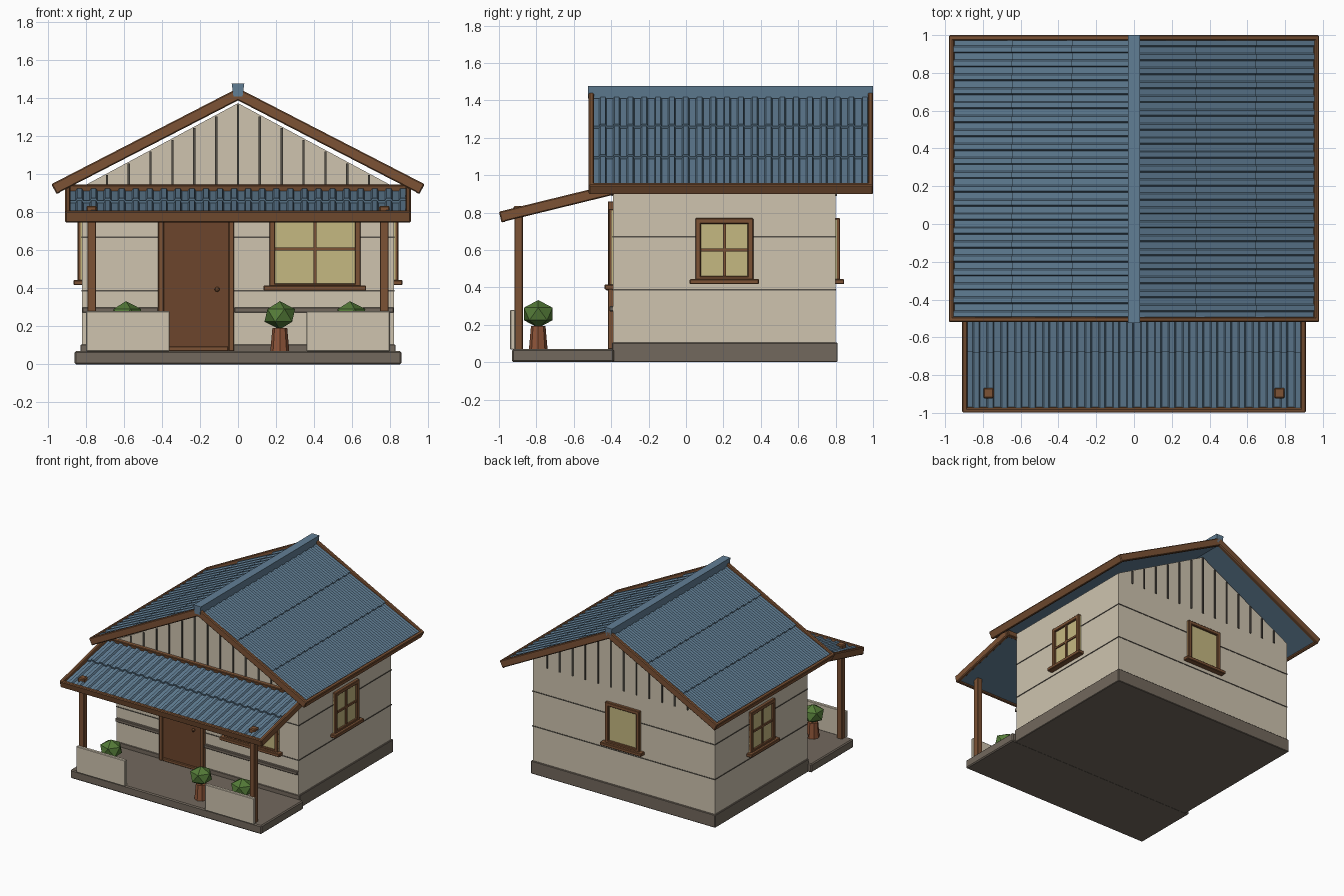
import bpy, bmesh, math
from mathutils import Matrix, Vector

if "Cube" in bpy.data.objects:
    bpy.data.objects.remove(bpy.data.objects["Cube"])

I = Matrix.Identity(4)
T = lambda x, y, z: Matrix.Translation((x, y, z))
RZ = lambda deg: Matrix.Rotation(math.radians(deg), 4, 'Z')


def material(name, rgb):
    m = bpy.data.materials.new(name)
    m.diffuse_color = (*rgb, 1)
    m.use_nodes = True
    m.node_tree.nodes["Principled BSDF"].inputs["Base Color"].default_value = m.diffuse_color
    return m


WALL = material("plaster", (0.62, 0.55, 0.43))
WOOD = material("trim_wood", (0.20, 0.085, 0.035))
DOOR = material("door_wood", (0.15, 0.06, 0.025))
ROOF = material("roof_blue", (0.12, 0.21, 0.30))
STONE = material("stone", (0.17, 0.14, 0.11))
LINE = material("dark_joint", (0.09, 0.08, 0.065))
GLASS = material("warm_glass", (0.56, 0.48, 0.22))
LEAF = material("leaf", (0.09, 0.2, 0.04))
POT = material("pot_clay", (0.27, 0.09, 0.04))


def finish(name, bm, mat, M=I):
    bmesh.ops.transform(bm, matrix=M, verts=bm.verts)
    bmesh.ops.recalc_face_normals(bm, faces=bm.faces)
    me = bpy.data.meshes.new(name)
    bm.to_mesh(me)
    bm.free()
    me.materials.append(mat)
    ob = bpy.data.objects.new(name, me)
    bpy.context.collection.objects.link(ob)
    return ob


def box(name, x, y, z, mat, M=I, bevel=0.004):
    """Box from (min, max) ranges, with lightly chamfered edges."""
    bm = bmesh.new()
    size = [r[1] - r[0] for r in (x, y, z)]
    mid = [(r[1] + r[0]) / 2 for r in (x, y, z)]
    bmesh.ops.create_cube(bm, size=1, matrix=T(*mid) @ Matrix.Diagonal((*size, 1)))
    if bevel:
        bmesh.ops.bevel(bm, geom=bm.edges[:], offset=bevel, segments=1, affect='EDGES')
    return finish(name, bm, mat, M)


def loft(name, rings, mat, M=I):
    """Solid between two matching closed outlines."""
    bm = bmesh.new()
    a, b = [[bm.verts.new(p) for p in r] for r in rings]
    n = len(a)
    for i in range(n):
        j = (i + 1) % n
        bm.faces.new((a[i], a[j], b[j], b[i]))
    bm.faces.new(a)
    bm.faces.new(b[::-1])
    return finish(name, bm, mat, M)


# Base and walls
box("foundation", (-0.83, 0.83), (-0.395, 0.81), (0, 0.105), STONE)
box("porch_floor", (-0.86, 0.86), (-0.93, -0.385), (0, 0.07), STONE, bevel=0.008)
house = [(-0.82, 0.09), (0.82, 0.09), (0.82, 0.935), (0, 1.375), (-0.82, 0.935)]
loft("house_walls", [[(x, y, z) for x, z in house] for y in (-0.39, 0.80)], WALL)

# Horizontal wall joints and vertical gable battens
for z in (0.387, 0.67):
    box("wall_joint", (-0.823, 0.823), (-0.393, 0.803), (z - 0.004, z + 0.004), LINE, bevel=0)
for k in range(-6, 7):
    x = k * 0.115
    top = 1.37 - 0.5366 * (abs(x) + 0.006)
    for y in (-0.39, 0.80):
        box("gable_batten", (x - 0.006, x + 0.006), (y - 0.008, y + 0.008), (0.89, top), LINE, bevel=0)
for x in ((-0.82, -0.42), (-0.02, 0.82)):
    box("front_rail", x, (-0.41, -0.385), (0.272, 0.30), STONE)


# Windows: local x right, z up, outside is -y
def window(name, M, w, h, sill_z, cross=True):
    t = 0.03
    box(name + "_glass", (-w / 2, w / 2), (-0.008, 0.01), (0.01, h - 0.01), GLASS, M, 0)
    for s in (-1, 1):
        c = s * (w / 2 - t / 2)
        box(name + "_side_trim", (c - t / 2, c + t / 2), (-0.024, 0.01), (0, h), WOOD, M)
    for z in (0, h - t):
        box(name + "_cross_trim", (-w / 2, w / 2), (-0.024, 0.01), (z, z + t), WOOD, M)
    if cross:
        box(name + "_mullion", (-0.008, 0.008), (-0.017, 0.01), (0.01, h - 0.01), WOOD, M, 0)
        box(name + "_muntin", (-w / 2 + 0.01, w / 2 - 0.01), (-0.017, 0.01),
            (h / 2 - 0.008, h / 2 + 0.008), WOOD, M, 0)
    box(name + "_sill", (-w / 2 - 0.03, w / 2 + 0.03), (-0.045, 0.01), (sill_z, sill_z + 0.027), WOOD, M)


window("front_window", T(0.405, -0.39, 0.395), 0.48, 0.425, -0.007)
window("right_window", T(0.82, 0.205, 0.43) @ RZ(90), 0.31, 0.34, -0.013)
window("left_window", T(-0.82, 0.205, 0.43) @ RZ(-90), 0.31, 0.34, -0.013)
window("back_window", T(0, 0.80, 0.43) @ RZ(180), 0.31, 0.34, -0.013, cross=False)

# Door
box("door_leaf", (-0.40, -0.04), (-0.405, -0.38), (0.075, 0.83), DOOR)
for x in (-0.42, -0.05):
    box("door_jamb", (x, x + 0.03), (-0.418, -0.38), (0.07, 0.86), WOOD)
box("door_head", (-0.42, -0.02), (-0.418, -0.38), (0.825, 0.86), WOOD)
box("door_threshold", (-0.39, -0.05), (-0.415, -0.38), (0.07, 0.095), WOOD)
bm = bmesh.new()
bmesh.ops.create_uvsphere(bm, u_segments=8, v_segments=6, radius=0.013)
finish("door_knob", bm, WOOD, T(-0.11, -0.417, 0.395))


# Roof sheets: local x runs down the slope, y along the ridge, z out of the roof
def corrugated(name, M, half, edges, ribs):
    p = 2 * half / ribs
    prof = []
    for i in range(ribs):
        v = -half + i * p
        prof += [(v, 0), (v + 0.45 * p, 0), (v + 0.55 * p, 0.013), (v + 0.9 * p, 0.013)]
    prof.append((half, 0))
    for u0, u1 in zip(edges, edges[1:]):
        rings = []
        for u, lift in ((u0, -0.006), (u1 + 0.004, 0.008)):
            rings.append([(u, v, w + lift) for v, w in prof] + [(u, half, -0.022), (u, -half, -0.022)])
        loft(name, rings, ROOF, M)


def roof_frame(name, M, half, length, start):
    for s in (-1, 1):
        v = sorted((s * half, s * (half - 0.028)))
        box(name + "_rake_board", (start, length), v, (-0.029, 0.029), WOOD, M, 0.006)
    box(name + "_eave_board", (length - 0.026, length), (-half, half), (-0.031, 0.029), WOOD, M, 0.006)


# Main roof, both slopes
for side, turn in (("right", 0), ("left", 180)):
    M = T(0, 0.24, 1.422) @ RZ(turn) @ Matrix.Rotation(math.atan(0.515), 4, 'Y')
    corrugated(side + "_roof_sheet", M, 0.738, (0, 0.36, 0.715, 1.07), 20)
    roof_frame(side + "_roof", M, 0.76, 1.09, -0.012)
cap = [(-0.024, 1.41), (0.024, 1.41), (0.033, 1.478), (-0.033, 1.478)]
loft("ridge_cap", [[(x, y, z) for x, z in cap] for y in (-0.525, 1.0)], ROOF)

# Porch roof
P = T(0, -0.40, 0.922) @ RZ(-90) @ Matrix.Rotation(math.atan(0.245), 4, 'Y')
corrugated("porch_roof_sheet", P, 0.888, (0, 0.28, 0.592), 24)
roof_frame("porch_roof", P, 0.91, 0.611, 0)
box("porch_ledger", (-0.012, 0.014), (-0.90, 0.90), (-0.029, 0.024), WOOD, P)

# Porch posts and low parapet panels
for s in (-1, 1):
    c = s * 0.77
    box("porch_post", (c - 0.023, c + 0.023), (-0.918, -0.872), (0.065, 0.82), WOOD)
    box("post_cap", (c - 0.028, c + 0.028), (-0.923, -0.867), (0.795, 0.835), WOOD, bevel=0.007)
    box("porch_panel", sorted((s * 0.36, s * 0.80)), (-0.94, -0.912), (0.068, 0.28), WALL)

# Potted shrubs
for x in (-0.59, 0.22, 0.59):
    bm = bmesh.new()
    bmesh.ops.create_cone(bm, cap_ends=True, segments=8, radius1=0.05, radius2=0.039, depth=0.125)
    finish("shrub_pot", bm, POT, T(x, -0.79, 0.13))
    bm = bmesh.new()
    bmesh.ops.create_icosphere(bm, subdivisions=1, radius=0.09)
    finish("shrub", bm, LEAF, T(x, -0.79, 0.258) @ Matrix.Diagonal((1, 1, 0.83, 1)))
